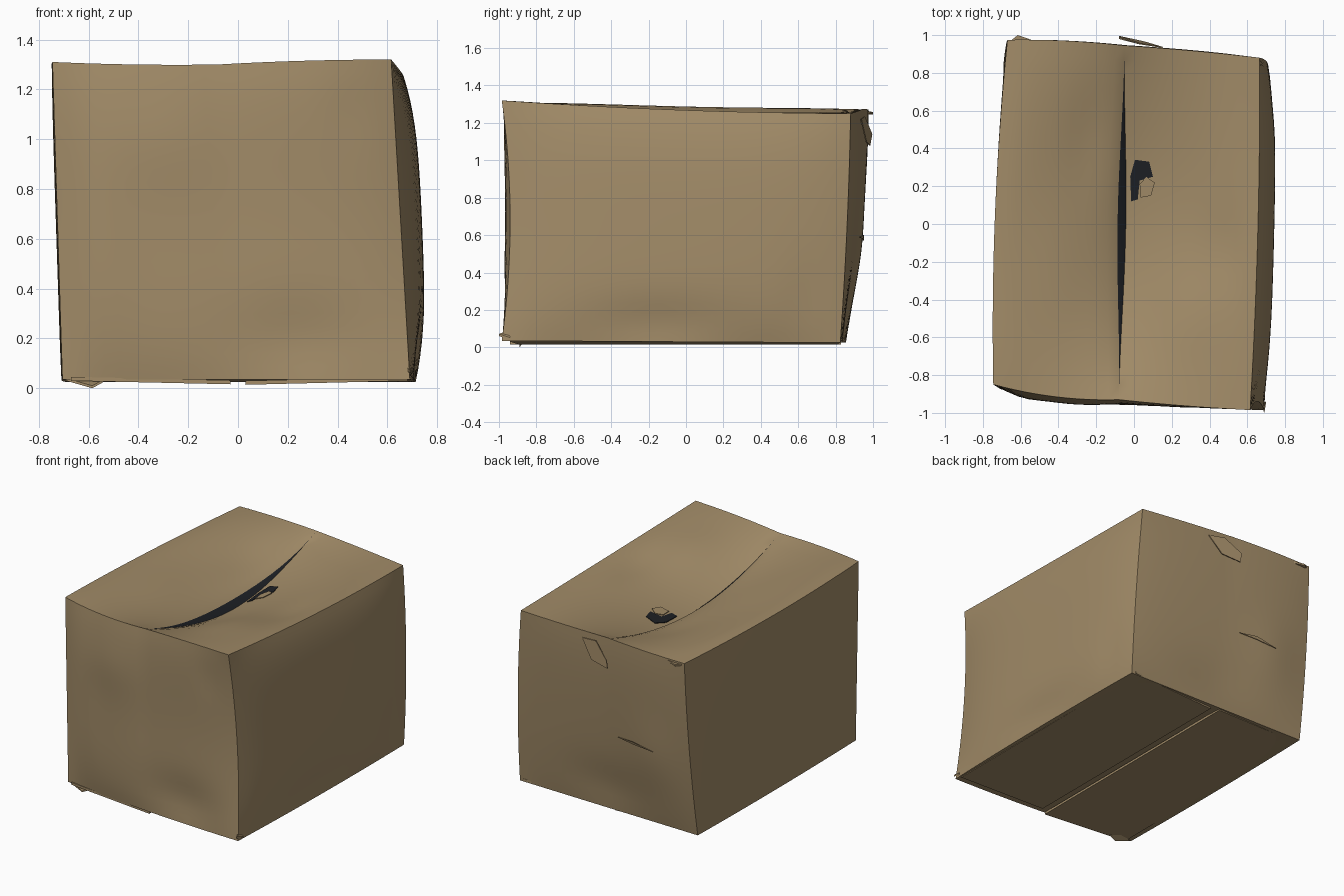
import bpy, bmesh, math
from mathutils import Vector as V
from mathutils.bvhtree import BVHTree

if "Cube" in bpy.data.objects:
    bpy.data.objects.remove(bpy.data.objects["Cube"])


def material(name, rgb):
    m = bpy.data.materials.new(name)
    m.diffuse_color = (*rgb, 1)
    m.use_nodes = True
    m.node_tree.nodes["Principled BSDF"].inputs["Base Color"].default_value = m.diffuse_color
    return m


CARD = material("brown_cardboard", (0.36, 0.26, 0.138))
DARK = material("dark_inside", (0.013, 0.015, 0.019))
N = 24


def edge(a, b, off=(0, 0, 0), off2=(0, 0, 0)):
    """Bowed edge from a to b; off2 acts only near the middle."""
    off, off2 = V(off), V(off2)
    return lambda t: a.lerp(b, t) + off * 4 * t * (1 - t) + off2 * (4 * t * (1 - t)) ** 2.5


def chain(e, f):
    """Two edges run one after the other."""
    return lambda t: e(2 * t) if t <= 0.5 else f(2 * t - 1)


def patch(bm, c0, c1, d0, d1, axis=(0, 0, 0), bulge=0, dents=(), nu=N, nv=N, mat=0):
    """Sheet spanned by four edges, bulged and dented along axis."""
    axis = V(axis)
    p00, p10, p01, p11 = c0(0), c0(1), c1(0), c1(1)
    grid = []
    for j in range(nv + 1):
        v = j / nv
        row = []
        for i in range(nu + 1):
            u = i / nu
            p = c0(u) * (1 - v) + c1(u) * v + d0(v) * (1 - u) + d1(v) * u
            p -= (p00 * (1 - u) + p10 * u) * (1 - v) + (p01 * (1 - u) + p11 * u) * v
            w = (1 - (2 * u - 1) ** 4) * (1 - (2 * v - 1) ** 4)
            h = bulge
            for du, dv, ru, rv, amp in dents:
                h += amp * math.exp(-((u - du) / ru) ** 2 - ((v - dv) / rv) ** 2)
            row.append(bm.verts.new(p + axis * w * h))
        grid.append(row)
    for j in range(nv):
        for i in range(nu):
            f = bm.faces.new((grid[j][i], grid[j][i + 1], grid[j + 1][i + 1], grid[j + 1][i]))
            f.material_index = mat


def finish(name, bm, mats, angle=35):
    bmesh.ops.remove_doubles(bm, verts=bm.verts, dist=0.0004)
    bmesh.ops.recalc_face_normals(bm, faces=bm.faces)
    me = bpy.data.meshes.new(name)
    bm.to_mesh(me)
    ob = bpy.data.objects.new(name, me)
    bpy.context.collection.objects.link(ob)
    for m in mats:
        me.materials.append(m)
    bpy.ops.object.select_all(action='DESELECT')
    ob.select_set(True)
    bpy.context.view_layer.objects.active = ob
    bpy.ops.object.shade_smooth_by_angle(angle=math.radians(angle))
    return ob


def plate(name, pts, thick, mat):
    """Thin sheet with an outline, thickened along the given vector."""
    bm = bmesh.new()
    pts = [V(p) for p in pts]
    a = [bm.verts.new(p) for p in pts]
    b = [bm.verts.new(p + V(thick)) for p in pts]
    bm.faces.new(a)
    bm.faces.new(b)
    for i in range(len(a)):
        k = (i + 1) % len(a)
        bm.faces.new((a[i], a[k], b[k], b[i]))
    return finish(name, bm, [mat])


# corners: front/back, left/right, bottom/top; seam ends on the lid
FLB, FRB = V((-0.705, -0.875, 0.035)), V((0.69, -0.985, 0.035))
BLB, BRB = V((-0.69, 0.855, 0.025)), V((0.71, 0.825, 0.025))
FLT, FRT = V((-0.745, -0.85, 1.31)), V((0.615, -0.985, 1.32))
BLT, BRT = V((-0.67, 0.975, 1.27)), V((0.665, 0.88, 1.25))
SF, SB = V((-0.08, -0.93, 1.30)), V((-0.05, 0.945, 1.275))

# shared edges
front_low = edge(FLB, FRB, (0, -0.02, 0))
back_low = edge(BLB, BRB)
left_low = edge(FLB, BLB, (-0.01, 0, 0))
right_low = edge(FRB, BRB, (0.012, 0, 0))
fl, fr = edge(FLB, FLT), edge(FRB, FRT, (0.0, 0.045, 0))
bl, br = edge(BLB, BLT, (0, 0.02, 0)), edge(BRB, BRT, (0.015, 0.008, 0))
ft1, ft2 = edge(FLT, SF, (0, -0.025, -0.005)), edge(SF, FRT, (0, -0.005, 0.005))
bt1, bt2 = edge(BLT, SB, (0, 0.01, 0)), edge(SB, BRT, (0, 0.005, 0))
left_top = edge(FLT, BLT, (-0.028, 0, -0.005))
right_top = edge(FRT, BRT, (0.015, 0, -0.015))
seam_l = edge(SF, SB, (0, 0, -0.185), (-0.022, 0, 0.018))
seam_r = edge(SF, SB, (0.002, 0, -0.185), (0.020, 0, -0.018))

# carton shell
bm = bmesh.new()
patch(bm, front_low, chain(ft1, ft2), fl, fr, (0, -1, 0), 0.035,
      [(0.7, 0.08, 0.2, 0.15, -0.04), (0.08, 0.5, 0.1, 0.5, 0.03), (0.3, 0.75, 0.15, 0.15, 0.01),
       (0.88, 0.85, 0.06, 0.12, -0.012)])
patch(bm, back_low, chain(bt1, bt2), bl, br, (0, 1, 0), 0.012,
      [(0.5, 0.1, 0.2, 0.15, -0.02), (0.2, 0.4, 0.15, 0.2, 0.015)])
patch(bm, left_low, left_top, fl, bl, (-1, 0, 0), 0.004, [(0.6, 0.3, 0.25, 0.25, -0.01)])
patch(bm, right_low, right_top, fr, br, (1, 0, 0), 0.042,
      [(0.45, 0.03, 0.2, 0.12, -0.045), (0.9, 0.15, 0.06, 0.2, -0.015)])
patch(bm, front_low, back_low, left_low, right_low, (0, 0, 1), 0.012)
patch(bm, ft1, bt1, left_top, seam_l, (0, 0, 1), 0.03,
      [(0.75, 0.75, 0.2, 0.15, -0.02), (0.5, 0.35, 0.25, 0.2, 0.015)], nu=N // 2)
patch(bm, ft2, bt2, seam_r, right_top, (0, 0, 1), 0.02,
      [(0.5, 0.25, 0.25, 0.15, 0.025), (0.75, 0.45, 0.15, 0.12, -0.02)], nu=N // 2)
# dark opening between the sagging lid flaps
patch(bm, edge(SF, SF), edge(SB, SB), seam_l, seam_r, nu=1, mat=1)
tree = BVHTree.FromBMesh(bm)
finish("carton_shell", bm, [CARD, DARK])


def on_top(x, y, lift):
    return tree.ray_cast(V((x, y, 3)), V((0, 0, -1)))[0] + V((0, 0, lift))


def on_back(x, z, lift):
    return tree.ray_cast(V((x, 3, z)), V((0, -1, 0)))[0] + V((0, lift, 0))


# torn hole in the right lid flap
hole = [(0.005, 0.34), (0.08, 0.33), (0.10, 0.25), (0.03, 0.23), (0.02, 0.13), (-0.015, 0.12), (-0.02, 0.25)]
plate("lid_hole", [on_top(x, y, 0.004) for x, y in hole], (0, 0, -0.006), DARK)
scrap = [(0.03, 0.21), (0.065, 0.25), (0.11, 0.22), (0.09, 0.15), (0.035, 0.14)]
plate("lid_torn_scrap", [on_top(x, y, 0.006) for x, y in scrap], (0, 0, 0.005), CARD)

# torn tab and slit on the back wall
tab = [(0.15, 1.22, 0.0), (0.06, 1.10, 0.02), (-0.08, 1.08, 0.03), (-0.08, 1.14, 0.04), (0.03, 1.235, 0.01)]
plate("back_torn_tab", [on_back(*p) for p in tab], (0, 0.006, 0), CARD)
slit = [(-0.12, 0.59, 0.002), (-0.25, 0.60, 0.012), (-0.41, 0.57, 0.003), (-0.25, 0.58, 0.008)]
plate("back_slit", [on_back(*p) for p in slit], (0, 0.005, 0), CARD)

# bottom flaps meeting along the centre groove
for name, x0, x1, z0, z1 in (("bottom_flap_left", -0.67, -0.03, 0.030, 0.016),
                             ("bottom_flap_right", 0.03, 0.68, 0.014, 0.030)):
    plate(name, [(x0, -0.89, z0), (x1, -0.94, z1), (x1, 0.83, z1), (x0, 0.81, z0)], (0, 0, 0.016), CARD)

# crumpled corner tabs
plate("front_bottom_tab", [(-0.69, -0.87, 0.03), (-0.585, -0.89, 0.0), (-0.54, -0.89, 0.025), (-0.62, -0.82, 0.03)],
      (0, 0, 0.010), CARD)
plate("back_top_tab", [(-0.675, 0.93, 1.255), (-0.66, 0.965, 1.265), (-0.615, 1.0, 1.258), (-0.5, 0.96, 1.262)],
      (0, 0, -0.012), CARD)
plate("front_right_tab", [(0.67, -0.95, 0.08), (0.69, -1.0, 0.06), (0.70, -0.94, 0.04)],
      (0, 0, 0.012), CARD)
